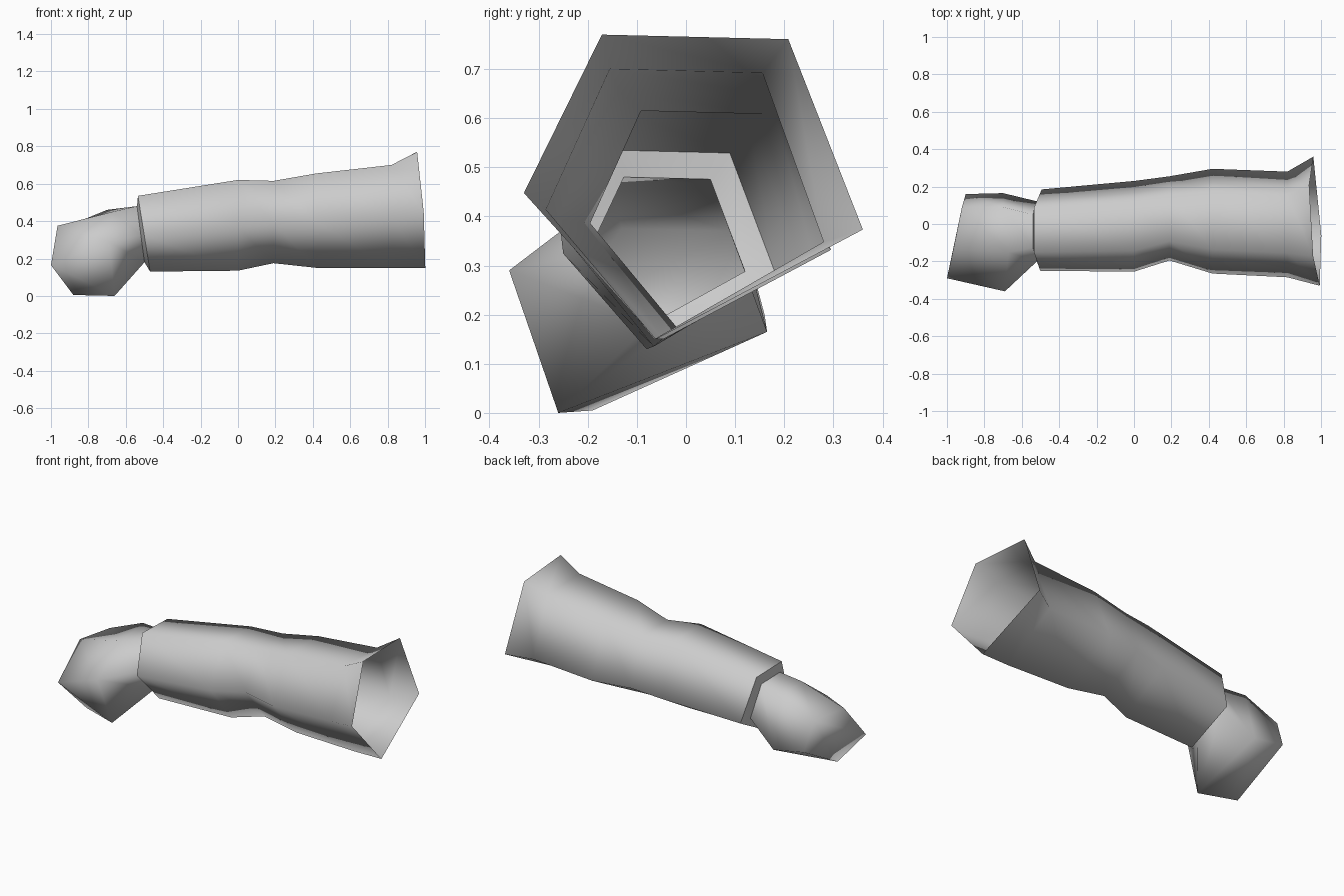
import bpy
import bmesh

cube = bpy.data.objects.get("Cube")
if cube:
    bpy.data.objects.remove(cube, do_unlink=True)

# One plain grey for everything
grey = bpy.data.materials.new("light_grey")
grey.use_nodes = True
COLOUR = (0.6, 0.6, 0.6, 1)
grey.diffuse_color = COLOUR
grey.node_tree.nodes["Principled BSDF"].inputs["Base Color"].default_value = COLOUR

# Lopsided five-sided cross-section: across (centred), up (from its lowest corner)
PROFILE = [(-0.27, 1), (0.28, 0.985), (0.5, 0.36), (-0.11, 0), (-0.5, 0.48)]


def ring(x, y_min, y_max, z_min, z_max, lean=0, yaw=0):
    """Fit the cross-section to a box; lean and yaw tilt it along x."""
    return [(x + lean * v - yaw * u,
             (y_min + y_max) / 2 + u * (y_max - y_min),
             z_min + v * (z_max - z_min)) for u, v in PROFILE]


def loft(name, rings, cap_end=False):
    """Skin a list of rings running from +x to -x."""
    bm = bmesh.new()
    loops = [[bm.verts.new(p) for p in r] for r in rings]
    for a, b in zip(loops, loops[1:]):
        for i in range(len(a)):
            j = (i + 1) % len(a)
            bm.faces.new((a[i], a[j], b[j], b[i]))
    if cap_end:
        bm.faces.new(loops[-1])
    for f in bm.faces:
        f.smooth = True
    mesh = bpy.data.meshes.new(name)
    bm.to_mesh(mesh)
    bm.free()
    mesh.materials.append(grey)
    obj = bpy.data.objects.new(name, mesh)
    bpy.context.collection.objects.link(obj)
    return obj


# Sleeve: flared open cuff, creased elbow, and a hem stepping in to the wrist
wrist = ring(-0.5, -0.2, 0.12, 0.18, 0.48, lean=-0.04)
hem = ring(-0.47, -0.25, 0.185, 0.13, 0.535, lean=-0.065)
loft("sleeve", [
    ring(0.997, -0.33, 0.36, 0.15, 0.77, lean=-0.05, yaw=0.04),
    ring(0.82, -0.285, 0.28, 0.15, 0.7),
    ring(0.42, -0.265, 0.295, 0.15, 0.655),
    ring(0.19, -0.195, 0.255, 0.175, 0.615),
    ring(0, -0.255, 0.23, 0.135, 0.62),
    hem,
])
loft("sleeve_hem", [hem, wrist])

# Closed fist: knuckle ring and slanted fingertip end
knuckles = [(-0.67, -0.15, 0.45), (-0.7, 0.09, 0.46), (-0.7, 0.165, 0.165),
            (-0.66, -0.26, 0), (-0.69, -0.36, 0.29)]
fingertips = [(-0.965, -0.13, 0.375), (-0.92, 0.09, 0.37), (-0.9, 0.16, 0.2),
              (-0.88, -0.19, 0.005), (-1, -0.29, 0.165)]
loft("fist", [wrist, knuckles, fingertips], cap_end=True)
